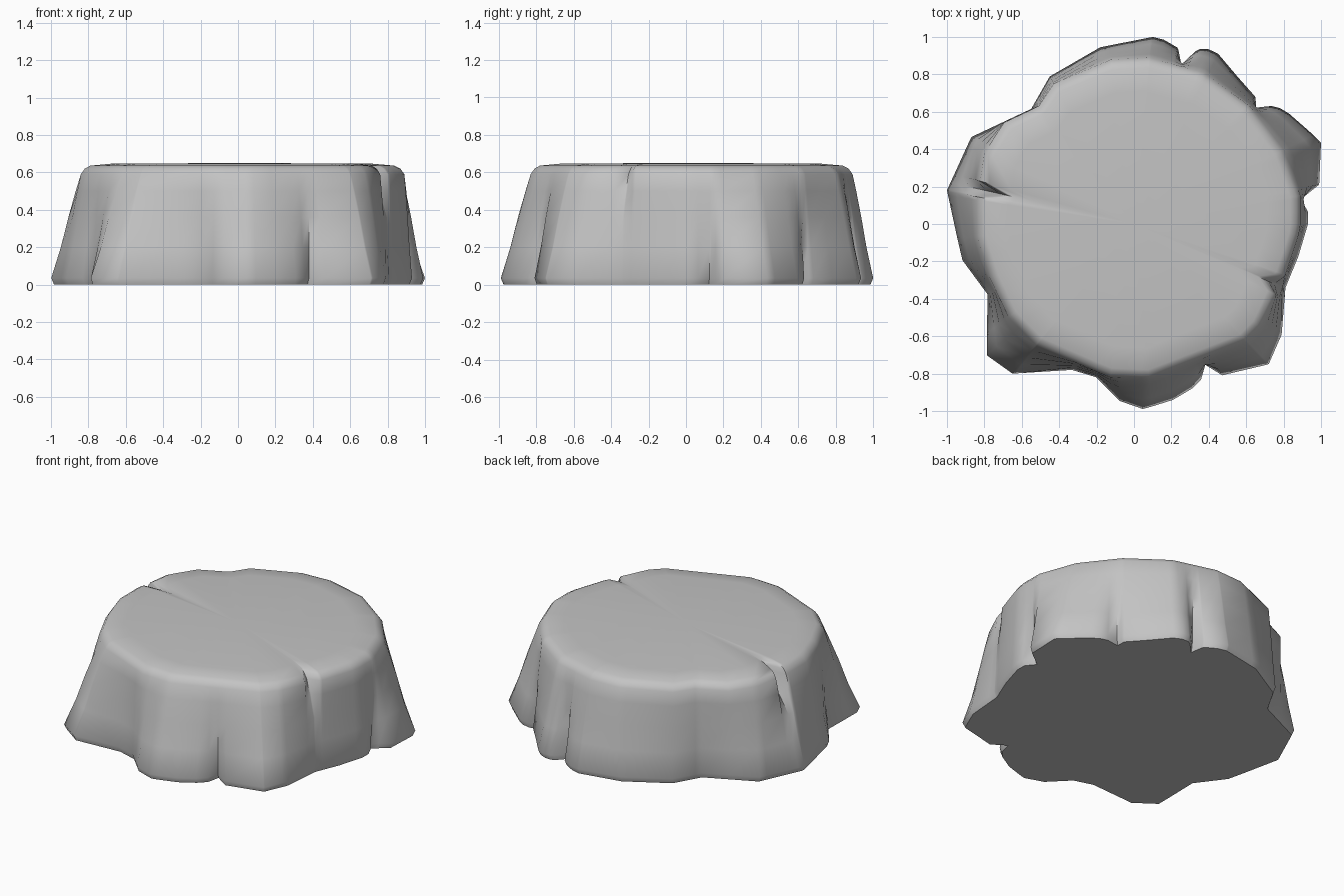
import bpy
import bmesh
from math import atan2, cos, sin, pi, tau, radians
from mathutils import Vector

cube = bpy.data.objects.get("Cube")
if cube:
    bpy.data.objects.remove(cube, do_unlink=True)

# Foot outline and rim outline, counterclockwise from +x
foot_outline = [
    (.93, 0), (.93, .14), (.99, .21), (1, .44), (.83, .59), (.78, .62),
    (.68, .645), (.56, .78), (.45, .91), (.4, .935), (.35, .935), (.265, .89),
    (.24, .94), (.16, .985), (.1, 1), (-.18, .945), (-.45, .79), (-.55, .615),
    (-.87, .465), (-1, .18), (-.92, -.19), (-.78, -.38), (-.79, -.7),
    (-.65, -.8), (-.33, -.78), (-.2, -.82), (-.08, -.945), (.05, -.99),
    (.21, -.94), (.31, -.88), (.4, -.79), (.47, -.81), (.72, -.75),
    (.79, -.59), (.81, -.34), (.88, -.17)]
rim_outline = [
    (.89, 0), (.89, .15), (.8, .4), (.62, .63), (.37, .81), (.08, .89),
    (-.12, .88), (-.43, .75), (-.51, .63), (-.7, .54), (-.8, .38),
    (-.84, .13), (-.84, -.07), (-.77, -.29), (-.67, -.5), (-.52, -.65),
    (-.13, -.82), (.08, -.83), (.6, -.63), (.68, -.55), (.76, -.38),
    (.81, -.27), (.88, -.06)]

# Cracks: place, half width, depth, height of deepest cut, height where it fades
cracks = [
    ((.4, -.79), .06, .05, 0, .3),
    ((.93, .13), .07, .05, 0, .33),
    ((.68, .645), .05, .04, 0, .33),
    ((.265, .89), .05, .05, 0, .4),
    ((-.84, .19), .05, .14, .62, .36),
    ((.78, -.33), .06, .08, .62, .38)]

# Height, blend from foot to rim, scale
levels = [
    (0, 0, .985), (.035, 0, 1), (.2, .32, 1), (.36, .57, 1), (.5, .82, 1),
    (.59, 1, 1), (.62, 1, .975), (.636, 1, .94), (.647, 1, .8)]


def angle_of(point):
    return atan2(point[1], point[0]) % tau


def radius_at(outline, angle):
    """Distance from the centre to the outline along one direction."""
    ray = Vector((cos(angle), sin(angle)))
    for i, start in enumerate(outline):
        a, b = Vector(start), Vector(outline[(i + 1) % len(outline)])
        span = angle_of(b) - angle_of(a)
        if (angle - angle_of(a)) % tau <= span % tau + 1e-6:
            edge = b - a
            return a.cross(edge) / ray.cross(edge)
    return 1


def crack_depth(angle, z):
    """How far the cracks push the side inwards."""
    total = 0
    for place, width, depth, deep, fade in cracks:
        offset = abs((angle - angle_of(place) + pi) % tau - pi)
        across = max(0, 1 - offset / width)
        along = min(1, max(0, (z - fade) / (deep - fade)))
        total += depth * across * along
    return total


# Columns follow the corners of both outlines and the cracks
columns = {round(angle_of(p), 2) for p in foot_outline + rim_outline}
for crack in cracks:
    for side in (-1, 0, 1):
        columns.add(round((angle_of(crack[0]) + side * crack[1]) % tau, 2))
columns = sorted(columns)

# Loft the body through all levels
bm = bmesh.new()
rings = []
for z, blend, scale in levels:
    ring = []
    for angle in columns:
        foot = radius_at(foot_outline, angle)
        rim = radius_at(rim_outline, angle)
        r = (foot + (rim - foot) * blend) * scale - crack_depth(angle, z)
        ring.append(bm.verts.new((r * cos(angle), r * sin(angle), z)))
    rings.append(ring)

count = len(columns)
for low, high in zip(rings, rings[1:]):
    for i in range(count):
        j = (i + 1) % count
        bm.faces.new((low[i], low[j], high[j], high[i]))

# Close the underside and the top
under = bm.verts.new((0, 0, 0))
crown = bm.verts.new((0, 0, .65))
for i in range(count):
    j = (i + 1) % count
    bm.faces.new((under, rings[0][j], rings[0][i]))
    bm.faces.new((crown, rings[-1][i], rings[-1][j]))

mesh = bpy.data.meshes.new("rock_base")
bm.to_mesh(mesh)
bm.free()
rock = bpy.data.objects.new("rock_base", mesh)
bpy.context.collection.objects.link(rock)

# Plain stone grey
stone = bpy.data.materials.new("stone_grey")
stone.use_nodes = True
grey = (.55, .55, .55, 1)
stone.diffuse_color = grey
stone.node_tree.nodes["Principled BSDF"].inputs["Base Color"].default_value = grey
mesh.materials.append(stone)

# Smooth shading with sharp creases
bpy.ops.object.select_all(action='DESELECT')
rock.select_set(True)
bpy.context.view_layer.objects.active = rock
bpy.ops.object.shade_smooth_by_angle(angle=radians(50))
